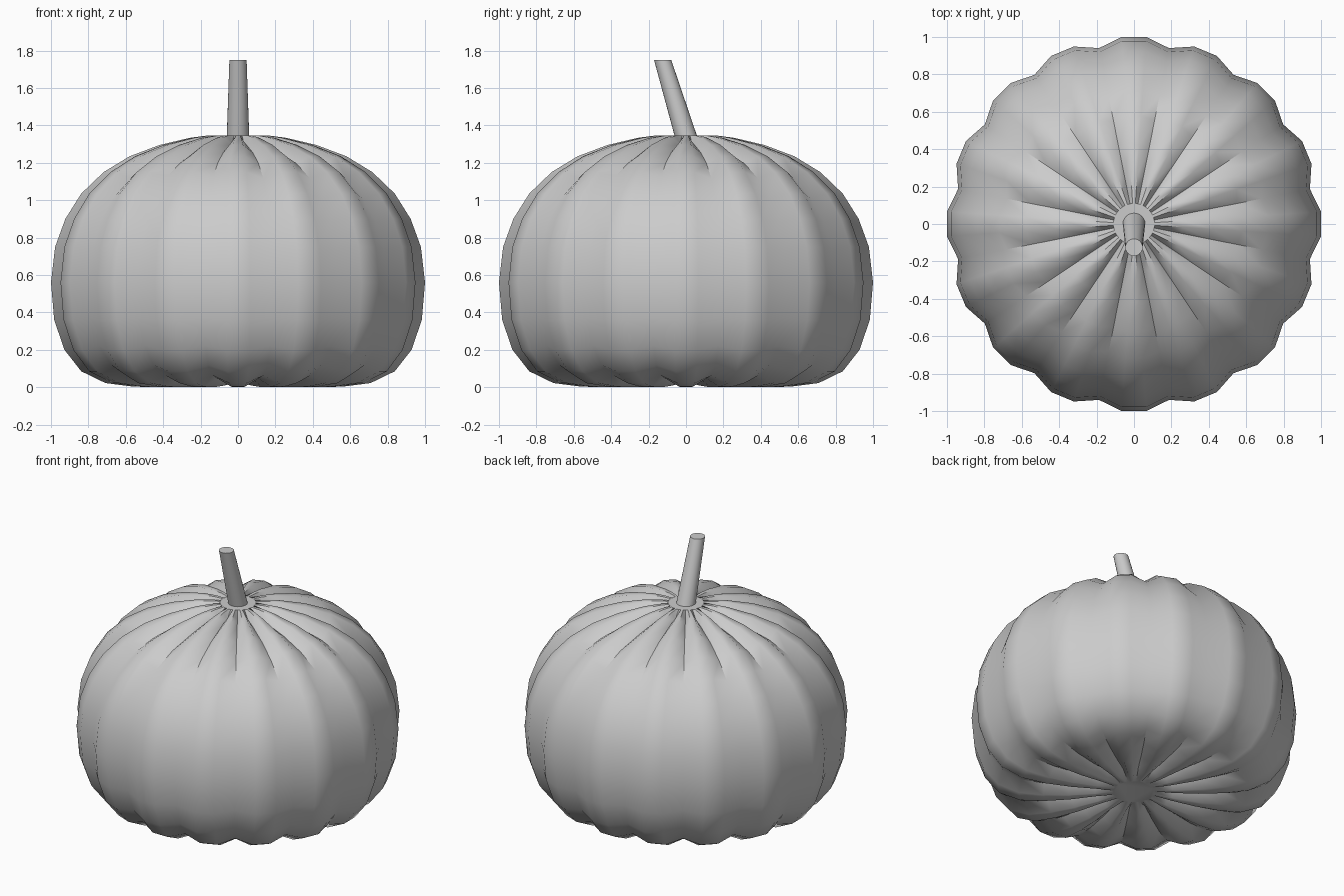
import bpy, bmesh, math

if "Cube" in bpy.data.objects:
    bpy.data.objects.remove(bpy.data.objects["Cube"])

RIBS = 16
SEGS = RIBS * 3          # two crest points and one groove point per rib
DEPTH = 0.043            # groove depth, measured along the profile normal

# Crest profile (radius, height) from the underside to the crown
PROFILE = [(0.13, 0.02), (0.24, 0.008), (0.40, 0.0), (0.56, 0.003), (0.71, 0.022),
           (0.84, 0.085), (0.93, 0.20), (0.985, 0.36), (1.002, 0.56), (0.98, 0.75),
           (0.925, 0.90), (0.84, 1.035), (0.72, 1.15), (0.58, 1.235), (0.42, 1.295),
           (0.26, 1.333), (0.17, 1.345), (0.11, 1.345)]


def make_object(name, bm, angle):
    bmesh.ops.recalc_face_normals(bm, faces=bm.faces)
    mesh = bpy.data.meshes.new(name)
    bm.to_mesh(mesh)
    bm.free()
    obj = bpy.data.objects.new(name, mesh)
    bpy.context.collection.objects.link(obj)
    bpy.ops.object.select_all(action='DESELECT')
    obj.select_set(True)
    bpy.context.view_layer.objects.active = obj
    bpy.ops.object.shade_smooth_by_angle(angle=math.radians(angle))
    return obj


# Ribbed body: rings around the profile with every third point sunk into a groove
bm = bmesh.new()
rings = []
last = len(PROFILE) - 1
for i, (r, z) in enumerate(PROFILE):
    r0, z0 = PROFILE[max(i - 1, 0)]
    r1, z1 = PROFILE[min(i + 1, last)]
    length = math.hypot(r1 - r0, z1 - z0)
    nr, nz = (z1 - z0) / length, (r0 - r1) / length
    depth = 0 if i in (0, last) else DEPTH
    ring = []
    for k in range(SEGS):
        a = 2 * math.pi * (k - 0.5) / SEGS
        d = depth if k % 3 == 2 else 0
        rr, zz = r - nr * d, z - nz * d
        ring.append(bm.verts.new((rr * math.cos(a), rr * math.sin(a), zz)))
    rings.append(ring)
for lower, upper in zip(rings, rings[1:]):
    for k in range(SEGS):
        n = (k + 1) % SEGS
        bm.faces.new((lower[k], lower[n], upper[n], upper[k]))
bm.faces.new(rings[0])
bm.faces.new(rings[-1])
make_object("pumpkin_body", bm, 50)

# Tapered stem leaning toward the front, with a level top
bm = bmesh.new()
bmesh.ops.create_cone(bm, cap_ends=True, segments=24, radius1=0.06, radius2=0.046, depth=0.41)
for v in bm.verts:
    t = v.co.z / 0.41 + 0.5
    v.co.y -= 0.125 * t
    v.co.z = 1.34 + 0.41 * t
make_object("stem", bm, 40)
